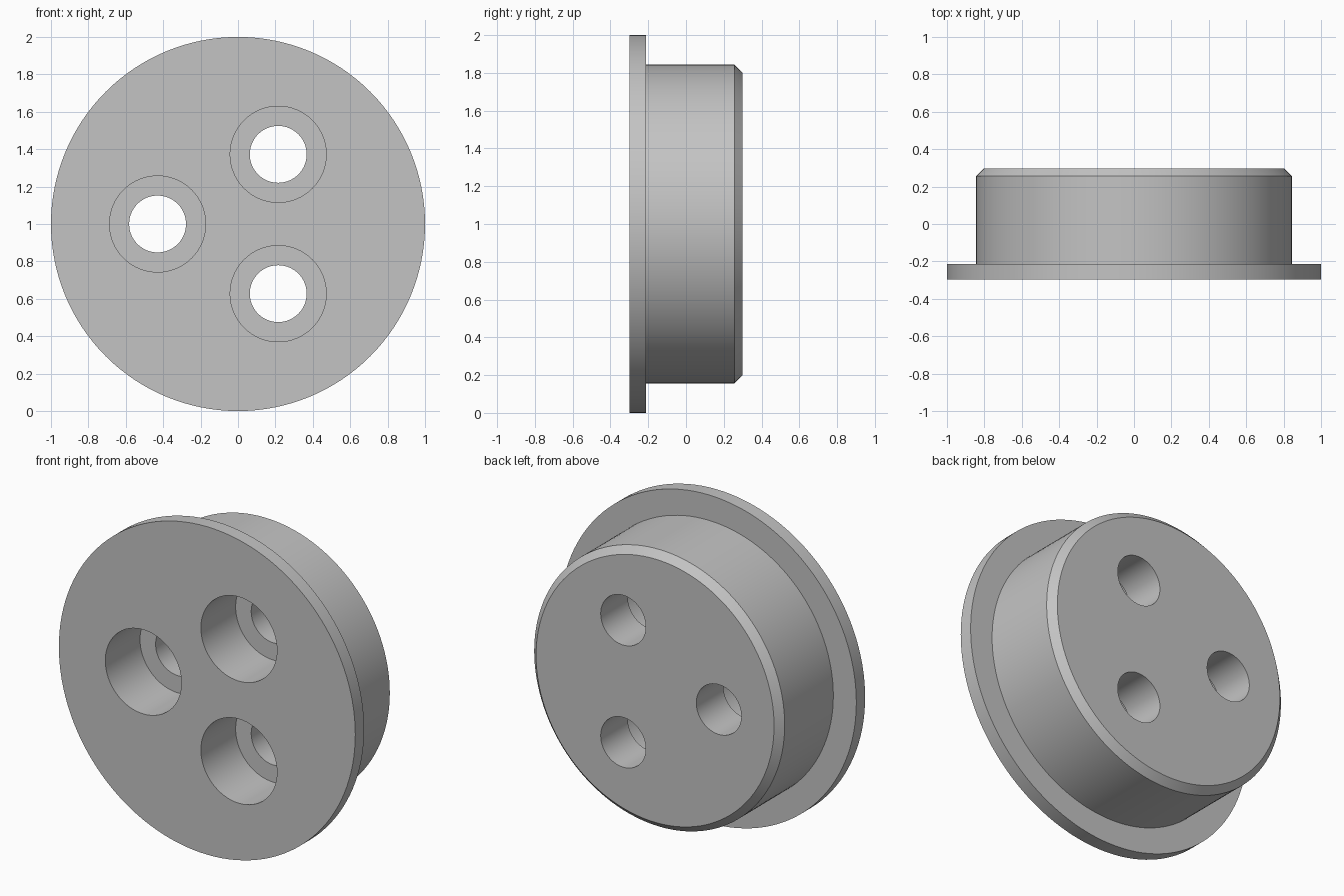
import bpy, bmesh, math

default = bpy.data.objects.get("Cube")
if default:
    bpy.data.objects.remove(default, do_unlink=True)

grey = bpy.data.materials.new("plain grey")
grey.use_nodes = True
colour = (0.55, 0.55, 0.55, 1)
grey.diffuse_color = colour
grey.node_tree.nodes["Principled BSDF"].inputs["Base Color"].default_value = colour


def lathe(name, profile, x, z, sides):
    """Turn (radius, y) points around a front-to-back axis, with capped ends."""
    bm = bmesh.new()
    rings = []
    for r, y in profile:
        angles = [2 * math.pi * i / sides for i in range(sides)]
        rings.append([bm.verts.new((x + r * math.cos(a), y, z + r * math.sin(a)))
                      for a in angles])
    for a, b in zip(rings, rings[1:]):
        for i in range(sides):
            j = (i + 1) % sides
            bm.faces.new((a[i], a[j], b[j], b[i]))
    bm.faces.new(rings[0])
    bm.faces.new(rings[-1])
    bmesh.ops.recalc_face_normals(bm, faces=bm.faces)
    mesh = bpy.data.meshes.new(name)
    bm.to_mesh(mesh)
    bm.free()
    mesh.materials.append(grey)
    obj = bpy.data.objects.new(name, mesh)
    bpy.context.collection.objects.link(obj)
    return obj


# Flanged plug with a chamfered back rim
FRONT, BACK = -0.298, 0.298
plug = lathe("flanged_plug", [(1, FRONT), (1, -0.213), (0.845, -0.213),
                              (0.845, 0.256), (0.803, BACK)], 0, 1, 128)
bpy.context.view_layer.objects.active = plug
plug.select_set(True)

# Three counterbored bolt holes, evenly spaced
STEP = FRONT + 0.335
for k in range(3):
    a = math.pi + k * 2 * math.pi / 3
    cutter = lathe("hole_cutter", [(0.257, FRONT - 0.1), (0.257, STEP),
                                   (0.152, STEP), (0.152, BACK + 0.1)],
                   0.43 * math.cos(a), 1 + 0.43 * math.sin(a), 64)
    cutter.hide_render = True
    cut = plug.modifiers.new("bolt_hole", 'BOOLEAN')
    cut.operation = 'DIFFERENCE'
    cut.solver = 'EXACT'
    cut.object = cutter
    bpy.ops.object.modifier_apply(modifier=cut.name)
    bpy.data.objects.remove(cutter, do_unlink=True)

bpy.ops.object.shade_smooth_by_angle(angle=math.radians(30))
